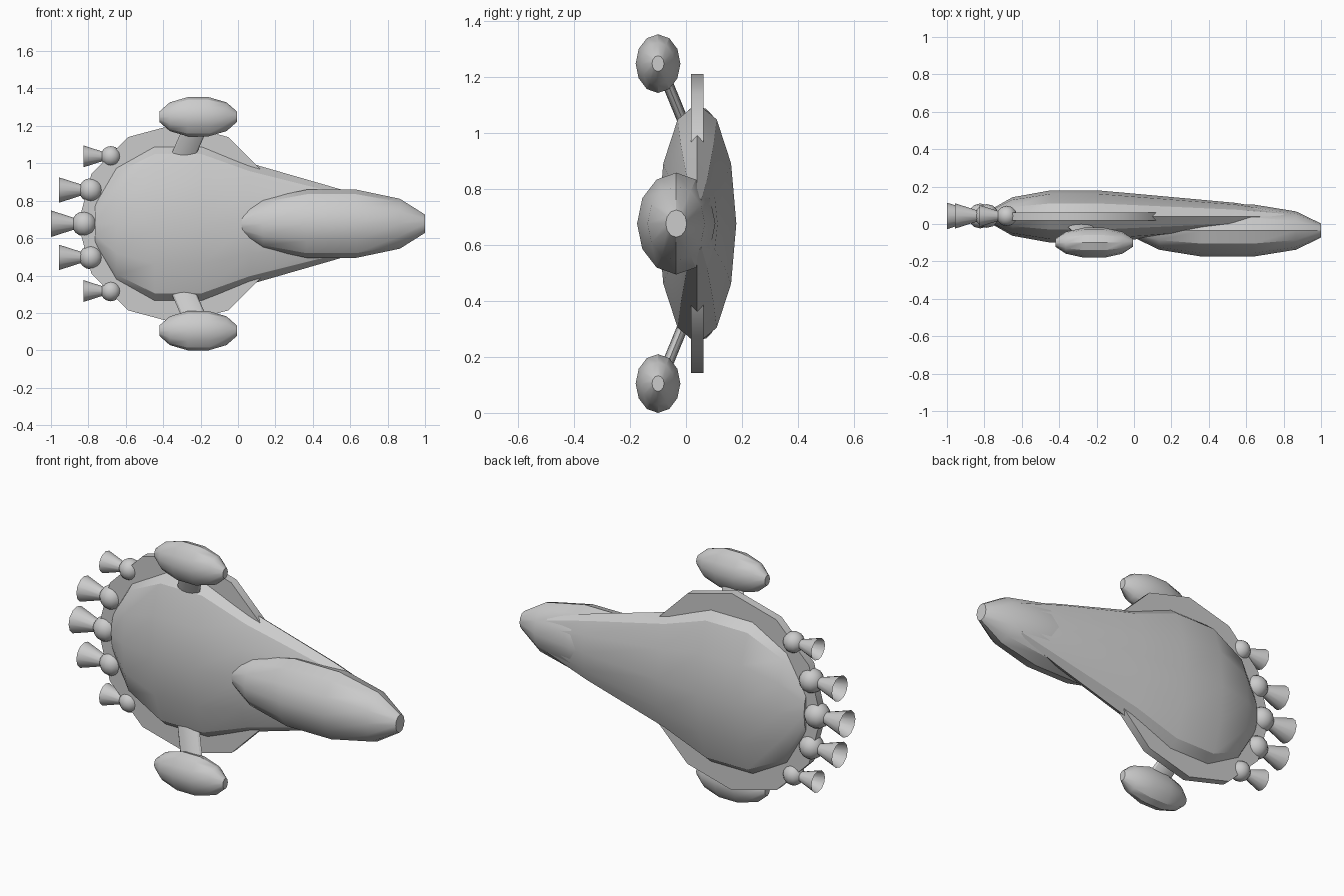
import bpy, bmesh, math
from mathutils import Vector

cube = bpy.data.objects.get("Cube")
if cube:
    bpy.data.objects.remove(cube)

MID = 0.677      # height of the symmetry plane
KEEL = 0.04      # depth of the hull's widest line
SIDES = 12

hull_grey = bpy.data.materials.new("hull_grey")
hull_grey.use_nodes = True
GREY = (0.6, 0.6, 0.6, 1)
hull_grey.diffuse_color = GREY
hull_grey.node_tree.nodes["Principled BSDF"].inputs["Base Color"].default_value = GREY


def finish(name, bm):
    bmesh.ops.recalc_face_normals(bm, faces=bm.faces)
    mesh = bpy.data.meshes.new(name)
    bm.to_mesh(mesh)
    bm.free()
    mesh.materials.append(hull_grey)
    obj = bpy.data.objects.new(name, mesh)
    bpy.context.collection.objects.link(obj)
    bpy.ops.object.select_all(action='DESELECT')
    obj.select_set(True)
    bpy.context.view_layer.objects.active = obj
    bpy.ops.object.shade_smooth_by_angle(angle=math.radians(31))
    return obj


def loft(name, stations, capped=True):
    """Join elliptical rings; each station is (centre, y radius, z radius)."""
    bm = bmesh.new()
    rings = []
    for centre, ry, rz in stations:
        ring = []
        for i in range(SIDES):
            a = math.tau * i / SIDES
            offset = Vector((0, ry * math.sin(a), rz * math.cos(a)))
            ring.append(bm.verts.new(Vector(centre) + offset))
        rings.append(ring)
    for lower, upper in zip(rings, rings[1:]):
        for i in range(SIDES):
            j = (i + 1) % SIDES
            bm.faces.new((lower[i], lower[j], upper[j], upper[i]))
    if capped:
        bm.faces.new(rings[0])
        bm.faces.new(rings[-1])
    return finish(name, bm)


def blunt_pod(name, centre, half, ry, rz):
    """Stretched ball with its two poles cut flat."""
    full = math.cos(math.radians(15))
    stations = []
    for deg in range(-75, 76, 30):
        a = math.radians(deg)
        k = math.cos(a) / full
        pos = Vector(centre) + Vector((half * math.sin(a) / full, 0, 0))
        stations.append((pos, ry * k, rz * k))
    return loft(name, stations)


# Main hull: round stern, long taper running into the nose
hull_profile = [(-0.765, 0.038, 0.118), (-0.65, 0.103, 0.315), (-0.445, 0.14, 0.43),
                (-0.195, 0.14, 0.43), (0.06, 0.117, 0.325), (0.545, 0.073, 0.185),
                (0.8, 0.03, 0.1)]
loft("main_hull", [((x, KEEL, MID), ry, rz) for x, ry, rz in hull_profile])

# Nose pod
blunt_pod("nose_pod", (0.5, -0.035, MID), 0.5, 0.14, 0.182)

# Flat twelve-sided disc around the hull
bm = bmesh.new()
bmesh.ops.create_cone(bm, cap_ends=True, segments=SIDES, radius1=0.535,
                      radius2=0.535, depth=0.045)
for v in bm.verts:
    v.co = Vector((v.co.x - 0.32, v.co.z + KEEL, v.co.y + MID))
finish("rim_disc", bm)

# Side pods on slanted pylons
for side, label in ((1, "upper"), (-1, "lower")):
    blunt_pod(label + "_pod", (-0.213, -0.1, MID + side * 0.572), 0.207, 0.08, 0.105)
    bm = bmesh.new()
    foot = Vector((-0.33, 0.025, MID + side * 0.28))
    head = Vector((-0.205, -0.092, MID + side * 0.565))
    axis = (head - foot).normalized()
    wide = (Vector((1, 0, 0)) - axis * axis.x).normalized()
    thin = axis.cross(wide)
    bmesh.ops.create_cone(bm, cap_ends=True, segments=SIDES, radius1=1, radius2=1,
                          depth=(head - foot).length)
    for v in bm.verts:
        v.co = (foot + head) / 2 + wide * v.co.x * 0.062 + thin * v.co.y * 0.02 + axis * v.co.z
    finish(label + "_pylon", bm)

# Five engines along the stern, each a ball joint with an open nozzle
for n in range(-2, 3):
    ball_x, size = ((-0.822, 1.0), (-0.787, 0.95), (-0.68, 0.82))[abs(n)]
    z = MID + n * 0.18
    bm = bmesh.new()
    bmesh.ops.create_uvsphere(bm, u_segments=SIDES, v_segments=8, radius=0.067 * size)
    bmesh.ops.translate(bm, verts=bm.verts, vec=(ball_x, KEEL + 0.003, z))
    finish(f"engine_ball_{n + 3}", bm)
    nozzle = [((ball_x - dx * size, KEEL + 0.003, z), r * size, r * size)
              for dx, r in ((0.05, 0.03), (0.178, 0.071))]
    loft(f"engine_nozzle_{n + 3}", nozzle, capped=False)
